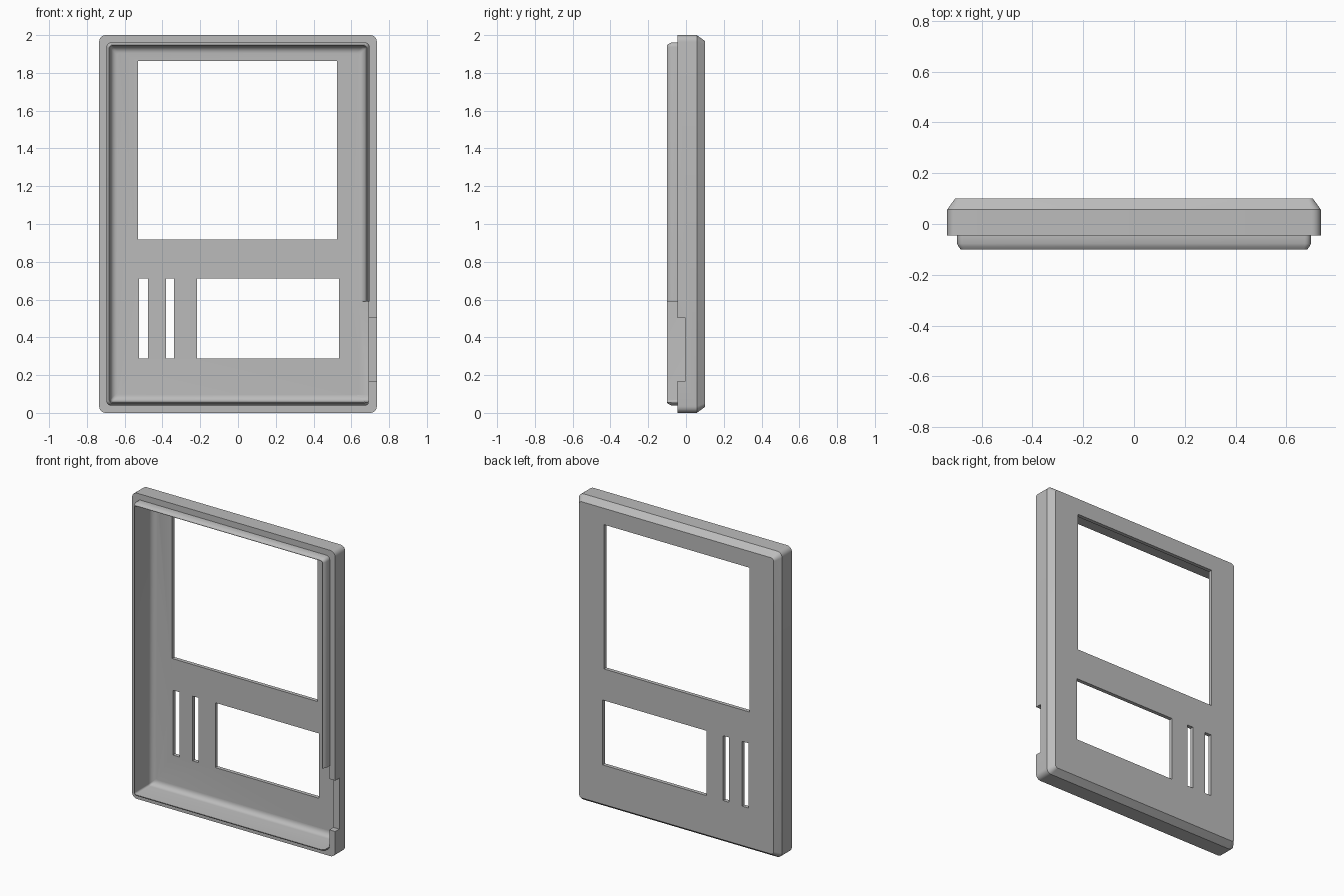
import bpy, bmesh, math

if "Cube" in bpy.data.objects:
    bpy.data.objects.remove(bpy.data.objects["Cube"], do_unlink=True)

HALF_W, HEIGHT = 0.735, 2.0
FLOOR, RIM = 0.075, -0.045

grey = bpy.data.materials.new("plain grey")
grey.use_nodes = True
grey.diffuse_color = (0.5, 0.5, 0.5, 1)
grey.node_tree.nodes["Principled BSDF"].inputs["Base Color"].default_value = grey.diffuse_color


def make_object(name, bm):
    bmesh.ops.recalc_face_normals(bm, faces=bm.faces)
    mesh = bpy.data.meshes.new(name)
    bm.to_mesh(mesh)
    bm.free()
    mesh.materials.append(grey)
    obj = bpy.data.objects.new(name, mesh)
    bpy.context.collection.objects.link(obj)
    return obj


def rounded_ring(bm, y, inset, radius, steps=6):
    """Rounded rectangle in the xz plane, inset from the outer outline."""
    verts = []
    cx, cz = HALF_W - inset - radius, HEIGHT / 2 - inset - radius
    for corner, (sx, sz) in enumerate([(1, 1), (-1, 1), (-1, -1), (1, -1)]):
        for i in range(steps + 1):
            a = (corner + i / steps) * math.pi / 2
            verts.append(bm.verts.new((sx * cx + radius * math.cos(a), y,
                                       HEIGHT / 2 + sz * cz + radius * math.sin(a))))
    return verts


def loft(name, sections):
    bm = bmesh.new()
    rings = [rounded_ring(bm, *s) for s in sections]
    for a, b in zip(rings, rings[1:]):
        for i in range(len(a)):
            j = (i + 1) % len(a)
            bm.faces.new((a[i], a[j], b[j], b[i]))
    bm.faces.new(rings[0])
    bm.faces.new(rings[-1])
    return make_object(name, bm)


def prism(name, profile, x0, x1):
    """Extrude a (y, z) profile along x."""
    bm = bmesh.new()
    face = bm.faces.new([bm.verts.new((x0, y, z)) for y, z in profile])
    out = bmesh.ops.extrude_face_region(bm, geom=[face])
    moved = [v for v in out["geom"] if isinstance(v, bmesh.types.BMVert)]
    bmesh.ops.translate(bm, verts=moved, vec=(x1 - x0, 0, 0))
    return make_object(name, bm)


def box(name, x0, x1, y0, y1, z0, z1):
    return prism(name, [(y0, z0), (y1, z0), (y1, z1), (y0, z1)], x0, x1)


def cut(target, cutter):
    cutter.hide_render = True
    mod = target.modifiers.new("cut", "BOOLEAN")
    mod.operation, mod.solver, mod.object = "DIFFERENCE", "EXACT", cutter
    bpy.context.view_layer.objects.active = target
    bpy.ops.object.modifier_apply(modifier=mod.name)
    bpy.data.objects.remove(cutter, do_unlink=True)


# Shell: chamfered back, side wall, stepped rim, thin lip, then the hollow inside
sections = [(0.1, 0.031, 0.02), (0.057, 0, 0.035), (RIM, 0, 0.035), (RIM, 0.039, 0.024),
            (-0.077, 0.039, 0.024), (-0.09, 0.045, 0.02), (-0.1, 0.053, 0.015),
            (-0.1, 0.056, 0.013)]
fillet = 0.035
for i in range(7):
    a = i / 6 * math.pi / 2
    sections.append((FLOOR - fillet + fillet * math.sin(a),
                     0.06 + fillet * (1 - math.cos(a)), 0.012))
shell = loft("case_shell", sections)

# Window openings and slots through the back plate
for x0, x1, z0, z1 in [(-0.529, 0.524, 0.918, 1.862), (-0.217, 0.534, 0.288, 0.712),
                       (-0.524, -0.476, 0.288, 0.712), (-0.381, -0.339, 0.288, 0.712)]:
    cut(shell, box("opening_cutter", x0, x1, 0, 0.2, z0, z1))

# Relief pocket inside the left wall, keeping the rounded bottom edge
pocket = [(-0.2, 0.59), (-0.2, 0.056), (0.04, 0.06), (0.058, 0.065),
          (0.07, 0.078), (FLOOR, 0.095), (FLOOR, 0.59)]
cut(shell, prism("pocket_cutter", pocket, 0.6, 0.692))

# Lip removed beside the pocket, and a notch through the side wall
cut(shell, box("lip_cutter", 0.692, 0.8, -0.2, RIM, 0.02, 0.59))
cut(shell, box("notch_cutter", 0.685, 0.8, -0.2, -0.003, 0.17, 0.503))

bpy.ops.object.select_all(action="DESELECT")
shell.select_set(True)
bpy.context.view_layer.objects.active = shell
bpy.ops.object.shade_smooth_by_angle(angle=math.radians(28))
